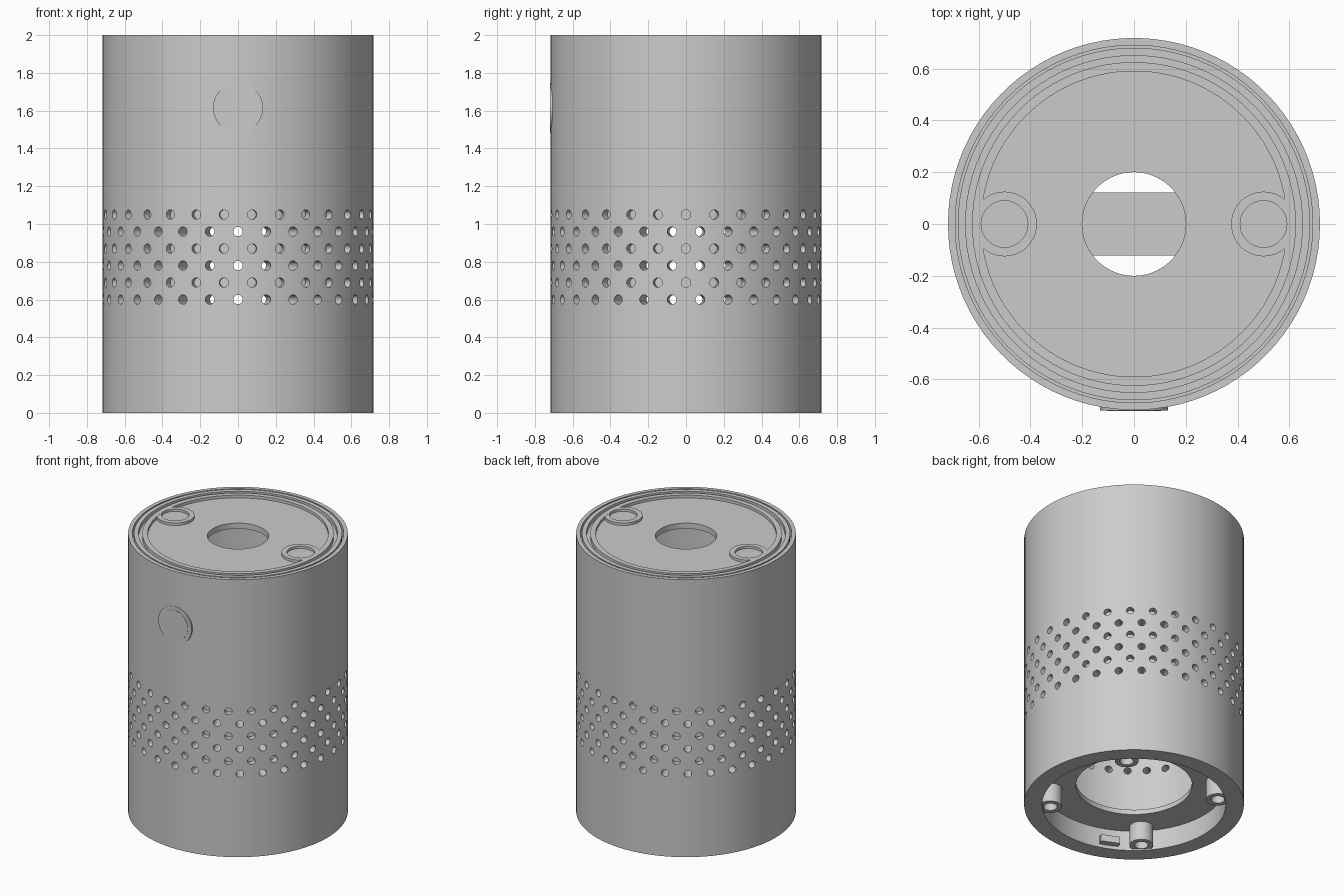
import bpy, bmesh, math
from mathutils import Matrix, Vector

cube = bpy.data.objects.get("Cube")
if cube:
    bpy.data.objects.remove(cube)

GREY = (0.6, 0.6, 0.6, 1.0)
mat = bpy.data.materials.new("plain_grey")
mat.use_nodes = True
mat.diffuse_color = GREY
mat.node_tree.nodes["Principled BSDF"].inputs["Base Color"].default_value = GREY


def make(name, bm):
    """Turn a bmesh into a grey object."""
    bmesh.ops.recalc_face_normals(bm, faces=bm.faces)
    mesh = bpy.data.meshes.new(name)
    bm.to_mesh(mesh)
    bm.free()
    mesh.materials.append(mat)
    ob = bpy.data.objects.new(name, mesh)
    bpy.context.scene.collection.objects.link(ob)
    return ob


def smooth(ob):
    bpy.ops.object.select_all(action='DESELECT')
    ob.select_set(True)
    bpy.context.view_layer.objects.active = ob
    bpy.ops.object.shade_smooth_by_angle(angle=math.radians(30))


def lathe(name, profile, steps=90, loc=(0, 0, 0), rot=None):
    """Spin a closed (radius, height) profile around z."""
    bm = bmesh.new()
    vs = [bm.verts.new((r, 0, z)) for r, z in profile]
    es = [bm.edges.new((vs[i], vs[(i + 1) % len(vs)])) for i in range(len(vs))
          if profile[i][0] > 0 or profile[(i + 1) % len(vs)][0] > 0]
    bmesh.ops.spin(bm, geom=vs + es, cent=(0, 0, 0), axis=(0, 0, 1),
                   angle=math.tau, steps=steps)
    bmesh.ops.remove_doubles(bm, verts=bm.verts, dist=1e-5)
    bmesh.ops.transform(bm, matrix=Matrix.Translation(loc) @ (rot or Matrix()), verts=bm.verts)
    return make(name, bm)


def box(name, size, matrix):
    bm = bmesh.new()
    bmesh.ops.create_cube(bm, size=1, matrix=matrix @ Matrix.Diagonal((*size, 1)))
    return make(name, bm)


# Outer sleeve, with edge rings between the rows of vents
R, INNER = 0.718, 0.6
rings = [0.555 + 0.09 * i for i in range(7)]
sleeve = lathe("sleeve", [(INNER, 0), (R, 0)] + [(R, z) for z in rings] +
               [(R, 2), (0.69, 2), (0.69, 1.93), (INNER, 1.93)] +
               [(INNER, z) for z in reversed(rings)])

# Vent holes: rows cut right through alternate with staggered shallow rows
bm = bmesh.new()
for row in range(6):
    through = row % 2 == 0
    r_in = 0.55 if through else 0.675
    for k in range(30):
        a = math.radians(12 * k + (6 if through else 0) + 90 + (6 if through else 0))
        if not through:
            a += math.radians(6)
        d = Vector((math.cos(a), math.sin(a), 0))
        pos = d * (r_in + 0.78) / 2 + Vector((0, 0, 0.6 + 0.09 * row))
        m = Matrix.Translation(pos) @ d.to_track_quat('Z', 'Y').to_matrix().to_4x4()
        bmesh.ops.create_cone(bm, cap_ends=True, segments=14, radius1=0.025,
                              radius2=0.025, depth=0.78 - r_in, matrix=m)
cutter = make("vent_cutter", bm)
cutter.hide_render = True
mod = sleeve.modifiers.new("vents", 'BOOLEAN')
mod.operation = 'DIFFERENCE'
mod.solver = 'EXACT'
mod.object = cutter
bpy.context.view_layer.objects.active = sleeve
bpy.ops.object.modifier_apply(modifier=mod.name)
bpy.data.objects.remove(cutter)
smooth(sleeve)

# Lid with a seal groove, a raised rim and a central opening
smooth(lathe("lid", [(0.2, 1.94), (0.68, 1.93), (0.68, 2), (0.65, 2), (0.65, 1.97),
                     (0.625, 1.97), (0.625, 2), (0.59, 2), (0.59, 1.98), (0.2, 1.98)]))

# Lid screw bosses with shallow cups
for side, x in (("right", -0.5), ("left", 0.5)):
    smooth(lathe("lid_boss_" + side,
                 [(0, 1.95), (0.125, 1.95), (0.125, 1.999), (0.09, 1.999),
                  (0.09, 1.982), (0, 1.982)], steps=40, loc=(x, 0, 0)))

# Bridge across the inside
box("inner_bridge", (1.22, 0.245, 0.04), Matrix.Translation((0, 0, 1.3)))

# Recessed base plate with a wide opening
smooth(lathe("base_plate", [(0.38, 0.145), (0.61, 0.145), (0.61, 0.18), (0.38, 0.18)]))

# Four screw bosses on the diagonals inside the base recess
for i in range(4):
    a = math.radians(45 + 90 * i)
    smooth(lathe(f"base_boss_{i + 1}",
                 [(0.045, 0.01), (0.078, 0.01), (0.078, 0.15), (0.045, 0.15)],
                 steps=24, loc=(0.55 * math.cos(a), 0.55 * math.sin(a), 0)))

# Small locating tab on the recess wall
turn = Matrix.Rotation(math.radians(246), 4, 'Z')
box("base_tab", (0.06, 0.13, 0.05), turn @ Matrix.Translation((0.585, 0, 0.05)))

# Round flat badge on the front, with a slightly raised centre
face_front = Matrix.Rotation(math.radians(90), 4, 'X')
smooth(lathe("front_badge", [(0, 0.68), (0.132, 0.68), (0.132, 0.719), (0.105, 0.719),
                             (0.105, 0.721), (0, 0.721)],
             steps=48, loc=(0, 0, 1.615), rot=face_front))
